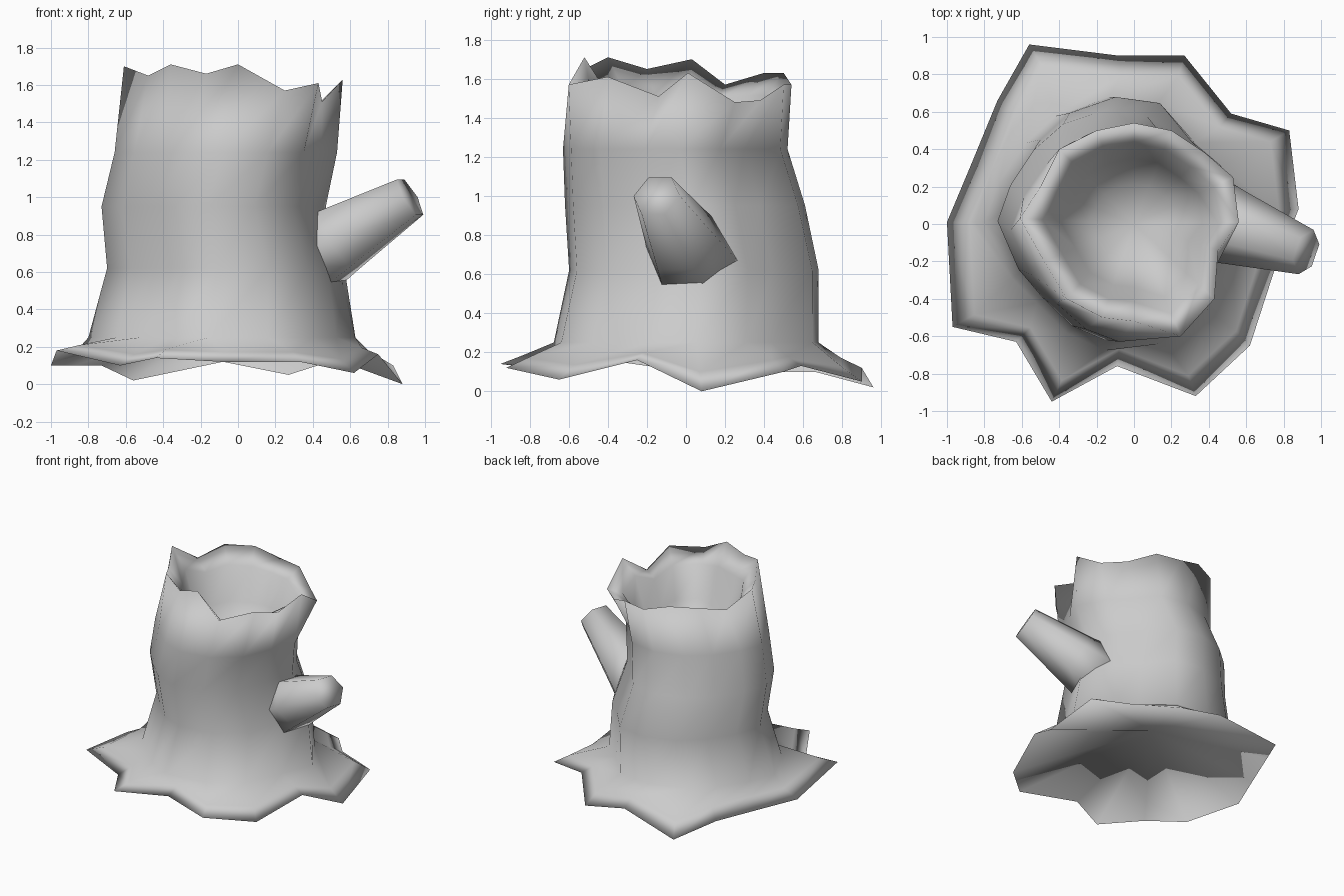
import bpy, bmesh, math
from mathutils import Vector

cube = bpy.data.objects.get("Cube")
if cube:
    bpy.data.objects.remove(cube, do_unlink=True)

bark = bpy.data.materials.new("bark_grey")
bark.use_nodes = True
grey = (0.6, 0.6, 0.6, 1)
bark.diffuse_color = grey
bark.node_tree.nodes["Principled BSDF"].inputs["Base Color"].default_value = grey


def make_object(name, bm):
    """Turn a bmesh into a fully smooth object in the bark colour."""
    bmesh.ops.recalc_face_normals(bm, faces=bm.faces)
    for face in bm.faces:
        face.smooth = True
    mesh = bpy.data.meshes.new(name)
    bm.to_mesh(mesh)
    bm.free()
    mesh.materials.append(bark)
    bpy.context.collection.objects.link(bpy.data.objects.new(name, mesh))


def bridge(bm, lower, upper):
    """Join two vertex loops of equal length with quads."""
    count = len(lower)
    for i in range(count):
        j = (i + 1) % count
        bm.faces.new((lower[i], lower[j], upper[j], upper[i]))


def fan(bm, loop, centre):
    """Close a vertex loop with triangles around a centre point."""
    tip = bm.verts.new(centre)
    for i, vert in enumerate(loop):
        bm.faces.new((vert, loop[(i + 1) % len(loop)], tip))


def inset_ring(bm, loop, points, scale, height, blend):
    """Add a scaled ring, blending each height towards a level, and bridge to it."""
    ring = [bm.verts.new((p.x * scale, p.y * scale, p.z + (height - p.z) * blend))
            for p in points]
    bridge(bm, loop, ring)
    return ring


# Uneven root tips around the base, counter-clockwise from the left side
roots = [Vector(p) for p in (
    (.88, .08, 0), (.83, .5, .1), (.52, .59, .13), (.27, .9, .05),
    (-.08, .9, .12), (-.56, .96, .02), (-.73, .66, .1), (-.87, .32, .1),
    (-1, .01, .1), (-.97, -.55, .18), (-.63, -.63, .1), (-.44, -.95, .14),
    (-.09, -.76, .12), (.33, -.92, .12), (.62, -.65, .06), (.75, -.25, .16))]

# Jagged broken rim, in the same order
rim = [Vector(p) for p in (
    (.56, .01, 1.63), (.53, .25, 1.48), (.38, .38, 1.49), (.2, .5, 1.57),
    (0, .54, 1.57), (-.2, .5, 1.63), (-.4, .4, 1.63), (-.5, .2, 1.57),
    (-.61, .03, 1.7), (-.48, -.2, 1.65), (-.36, -.4, 1.71), (-.17, -.5, 1.66),
    (0, -.52, 1.71), (.25, -.6, 1.57), (.43, -.4, 1.61), (.45, -.14, 1.51))]

# Hollows and ridges that run up the trunk, in the same order
ridges = (1, .9, .86, 1, 1, .97, .94, .95, 1, .9, .87, .94, 1, 1, .97, .9)

# Trunk sections: height, x range, y range
sections = (
    (.25, -.8, .63, -.68, .68),
    (.62, -.7, .57, -.6, .68),
    (.95, -.73, .47, -.62, .61),
    (1.24, -.66, .53, -.63, .52))

bm = bmesh.new()
root_loop = [bm.verts.new(p) for p in roots]

# Root lip, then the trunk wall
loop = inset_ring(bm, root_loop, roots, .88, .25, .4)
for z, x0, x1, y0, y1 in sections:
    ring = []
    for low, high, ridge in zip(roots, rim, ridges):
        way = low.xy.normalized().lerp(high.xy.normalized(), z / 1.6).normalized()
        ring.append(bm.verts.new(((x0 + x1) / 2 + way.x * ridge * (x1 - x0) / 2,
                                  (y0 + y1) / 2 + way.y * ridge * (y1 - y0) / 2, z)))
    bridge(bm, loop, ring)
    loop = ring
rim_loop = [bm.verts.new(p) for p in rim]
bridge(bm, loop, rim_loop)

# Hollow inside: a sloping rim, then a rounded bowl
loop = rim_loop
for scale, height, blend in ((.8, 1.44, .6), (.65, 1.26, 1), (.4, 1.1, 1)):
    loop = inset_ring(bm, loop, rim, scale, height, blend)
fan(bm, loop, (0, 0, 1.05))

# Concave underside
fan(bm, root_loop, (-.1, .08, .36))
make_object("tree_stump", bm)

# Short broken branch: a tapered stub rooted inside the trunk
bm = bmesh.new()
start, end = Vector((.42, .02, .7)), Vector((.92, -.15, 1.0))
turn = (end - start).to_track_quat("Z", "Y")
loops = []
for along, radius in ((-.2, .25), (.25, .2), (1, .125)):
    centre = start.lerp(end, along)
    loops.append([bm.verts.new(centre + turn @ Vector((
        radius * math.cos(k * math.tau / 6), radius * math.sin(k * math.tau / 6), 0)))
        for k in range(6)])
for lower, upper in zip(loops, loops[1:]):
    bridge(bm, lower, upper)
bm.faces.new(loops[0])
bm.faces.new(loops[-1])
make_object("branch_stub", bm)
